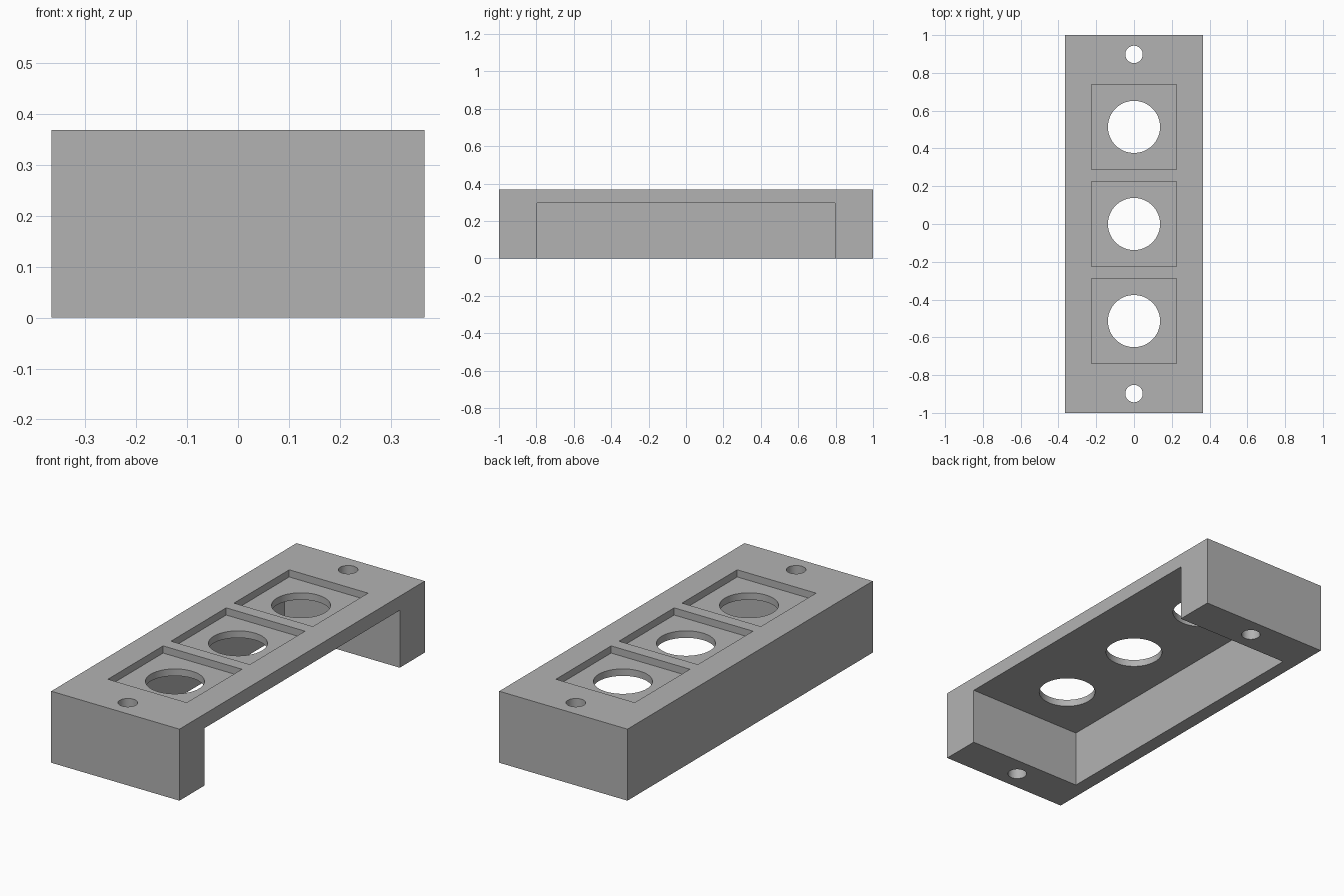
import bpy

if "Cube" in bpy.data.objects:
    bpy.data.objects.remove(bpy.data.objects["Cube"])

WIDTH, LENGTH, HEIGHT = 0.732, 2.0, 0.369
WALL = 0.073          # closed side wall and top plate thickness
CAVITY_HALF = 0.796   # half length of the hollow between the end blocks
PITCH = 0.514         # spacing of the three sockets
RECESS, RECESS_DEPTH = 0.45, 0.037

grey = bpy.data.materials.new("plain grey")
grey.diffuse_color = (0.448, 0.448, 0.448, 1)
grey.use_nodes = True
grey.node_tree.nodes["Principled BSDF"].inputs["Base Color"].default_value = grey.diffuse_color


def box(name, low, high):
    mid = [(a + b) / 2 for a, b in zip(low, high)]
    bpy.ops.mesh.primitive_cube_add(size=1, location=mid)
    ob = bpy.context.object
    ob.name = name
    ob.scale = [b - a for a, b in zip(low, high)]
    bpy.ops.object.transform_apply(location=True, rotation=False, scale=True)
    return ob


def drill(name, radius, y):
    bpy.ops.mesh.primitive_cylinder_add(vertices=64, radius=radius, depth=1,
                                        location=(0, y, HEIGHT / 2))
    bpy.context.object.name = name
    return bpy.context.object


def cut(body, cutter):
    cutter.hide_render = True
    mod = body.modifiers.new("cut", 'BOOLEAN')
    mod.operation, mod.solver, mod.object = 'DIFFERENCE', 'EXACT', cutter
    bpy.context.view_layer.objects.active = body
    bpy.ops.object.modifier_apply(modifier=mod.name)
    bpy.data.objects.remove(cutter, do_unlink=True)


# Solid block
body = box("switch_housing", (-WIDTH / 2, -LENGTH / 2, 0),
           (WIDTH / 2, LENGTH / 2, HEIGHT))
body.data.materials.clear()
body.data.materials.append(grey)

# Hollow open below and on the right side
cut(body, box("cavity_cutter", (-WIDTH / 2 + WALL, -CAVITY_HALF, -0.2),
              (WIDTH, CAVITY_HALF, HEIGHT - WALL)))

# Square recesses with round holes through the top plate
for i in (-1, 0, 1):
    y = i * PITCH
    cut(body, box("recess_cutter",
                  (-RECESS / 2, y - RECESS / 2, HEIGHT - RECESS_DEPTH),
                  (RECESS / 2, y + RECESS / 2, HEIGHT + 0.1)))
    cut(body, drill("socket_cutter", 0.138, y))

# Screw holes through the end blocks
for side in (-1, 1):
    cut(body, drill("screw_cutter", 0.046, side * 0.898))

# Smooth hole walls, sharp edges elsewhere
bpy.ops.object.select_all(action='DESELECT')
body.select_set(True)
bpy.context.view_layer.objects.active = body
bpy.ops.object.shade_smooth_by_angle()
